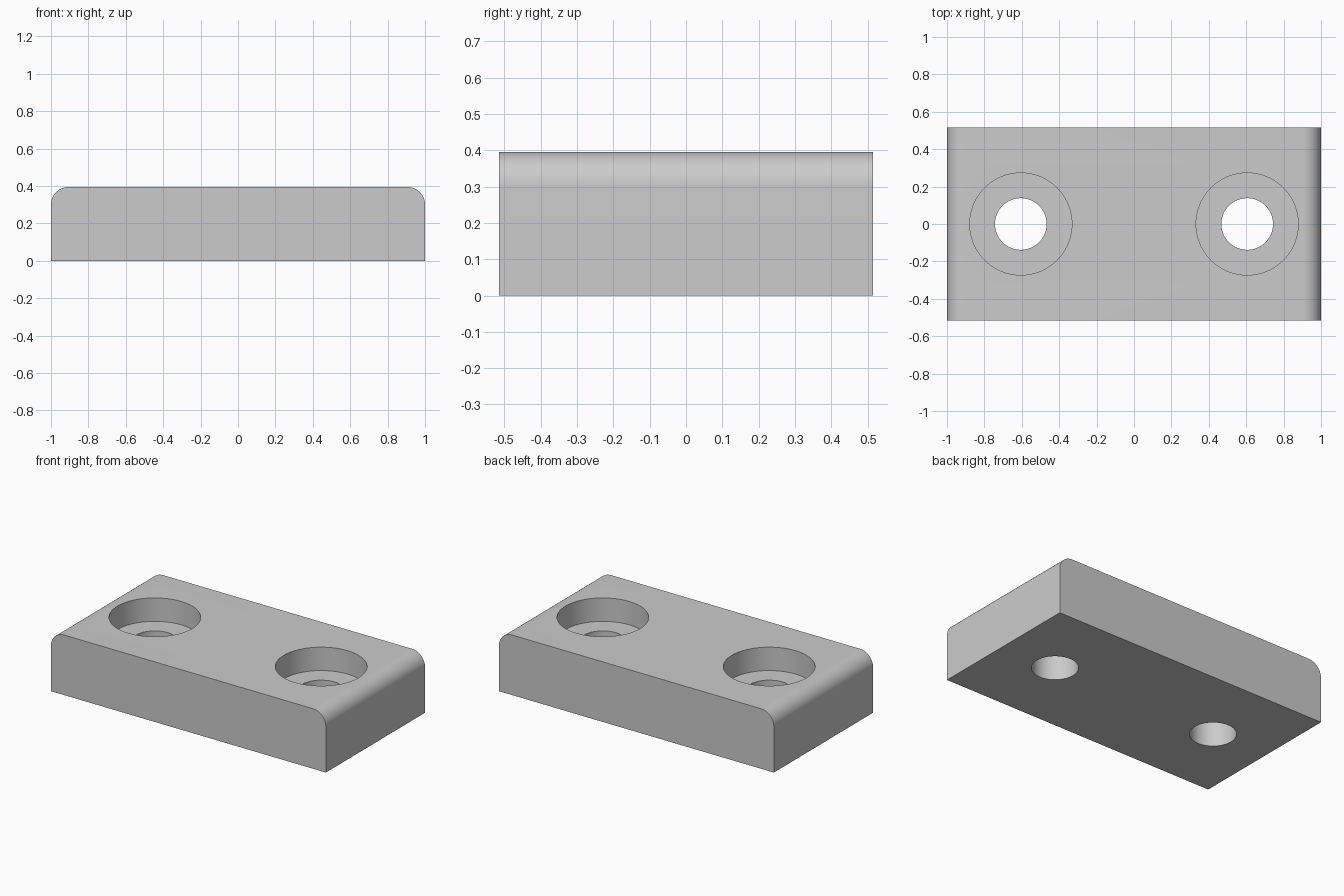
import bpy, bmesh
from math import sin, cos, pi, radians

cube = bpy.data.objects.get("Cube")
if cube:
    bpy.data.objects.remove(cube)

HALF_X, HALF_Y, HEIGHT, FILLET = 1.0, 0.515, 0.395, 0.095
HOLE_X, HOLE_R, BORE_R, BORE_FLOOR = 0.605, 0.138, 0.273, 0.241

# Plain grey material
grey = bpy.data.materials.new("plain grey")
grey.use_nodes = True
colour = (0.6, 0.6, 0.6, 1)
grey.diffuse_color = colour
grey.node_tree.nodes["Principled BSDF"].inputs["Base Color"].default_value = colour


def make_object(name, bm):
    bmesh.ops.recalc_face_normals(bm, faces=bm.faces)
    mesh = bpy.data.meshes.new(name)
    bm.to_mesh(mesh)
    bm.free()
    mesh.materials.append(grey)
    obj = bpy.data.objects.new(name, mesh)
    bpy.context.collection.objects.link(obj)
    return obj


def cylinder(name, x, radius, bottom, top):
    bm = bmesh.new()
    bmesh.ops.create_cone(bm, cap_ends=True, segments=96, radius1=radius,
                          radius2=radius, depth=top - bottom)
    bmesh.ops.translate(bm, verts=bm.verts, vec=(x, 0, (bottom + top) / 2))
    obj = make_object(name, bm)
    obj.hide_render = True
    return obj


# Block: end profile with both upper corners rounded, extruded front to back
arc = [(HALF_X - FILLET + FILLET * cos(a), HEIGHT - FILLET + FILLET * sin(a))
       for a in (i * pi / 32 for i in range(17))]
profile = [(HALF_X, 0)] + arc
profile += [(-x, z) for x, z in reversed(profile)]
bm = bmesh.new()
face = bm.faces.new([bm.verts.new((x, -HALF_Y, z)) for x, z in profile])
extruded = bmesh.ops.extrude_face_region(bm, geom=[face])["geom"]
bmesh.ops.translate(bm, vec=(0, 2 * HALF_Y, 0),
                    verts=[v for v in extruded if isinstance(v, bmesh.types.BMVert)])
block = make_object("mounting_block", bm)

# Counterbored screw holes
cutters = []
for side, x in (("left", HOLE_X), ("right", -HOLE_X)):
    cutters.append(cylinder(side + "_counterbore_cutter", x, BORE_R, BORE_FLOOR, HEIGHT + 0.1))
    cutters.append(cylinder(side + "_hole_cutter", x, HOLE_R, -0.1, HEIGHT + 0.05))

bpy.ops.object.select_all(action="DESELECT")
bpy.context.view_layer.objects.active = block
block.select_set(True)
for cutter in cutters:
    mod = block.modifiers.new(cutter.name, "BOOLEAN")
    mod.operation = "DIFFERENCE"
    mod.solver = "EXACT"
    mod.object = cutter
    bpy.ops.object.modifier_apply(modifier=mod.name)
for cutter in cutters:
    bpy.data.objects.remove(cutter)

# Smooth the fillets and bores, keep the rims sharp
bpy.ops.object.shade_smooth_by_angle(angle=radians(30))
